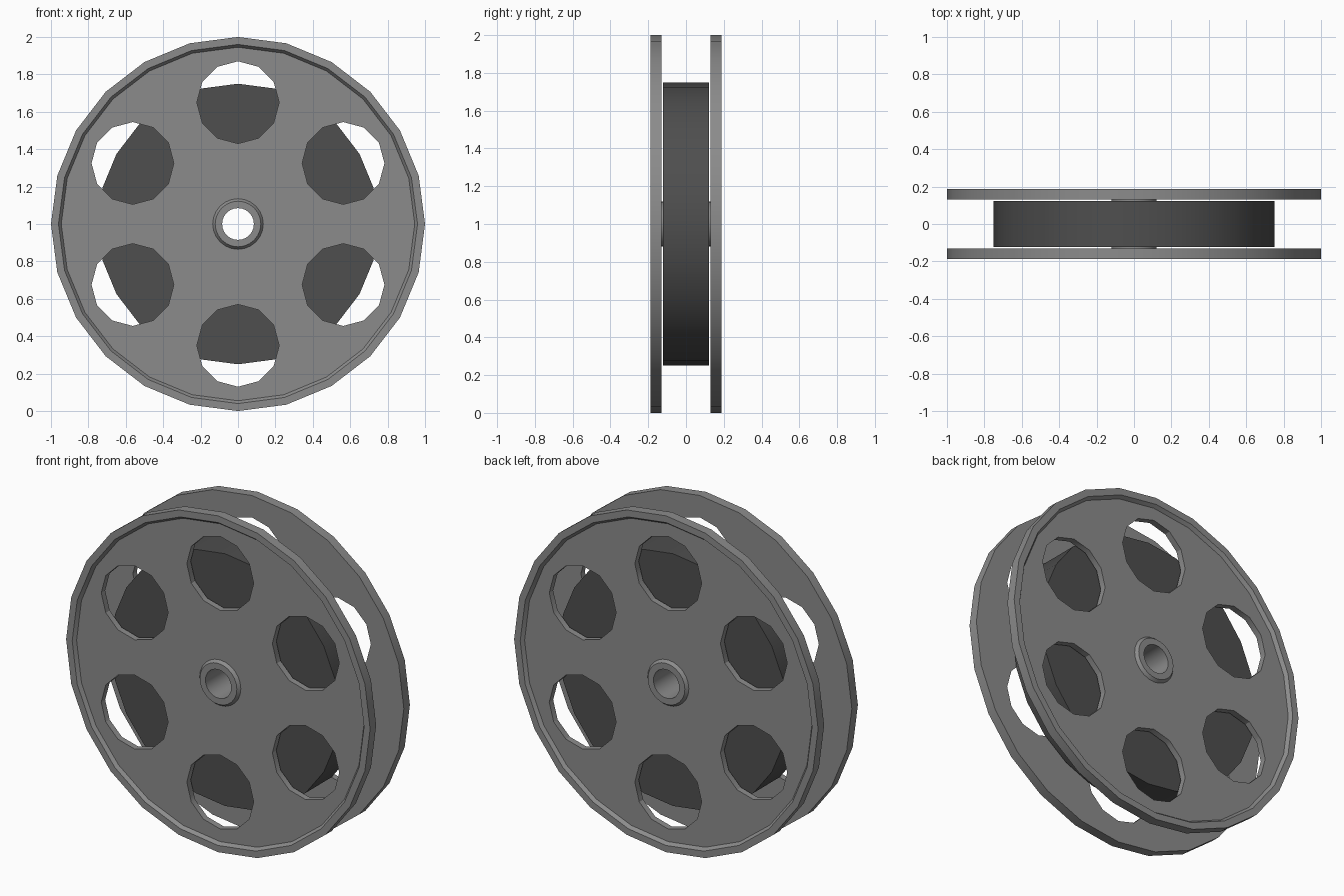
import bpy, bmesh, math
from mathutils import Matrix, Vector

if "Cube" in bpy.data.objects:
    bpy.data.objects.remove(bpy.data.objects["Cube"])

AXIS_Z = 1.0


def material(name, v):
    m = bpy.data.materials.new(name)
    m.diffuse_color = (v, v, v, 1)
    m.use_nodes = True
    m.node_tree.nodes["Principled BSDF"].inputs["Base Color"].default_value = m.diffuse_color
    return m


metal = material("grey metal", 0.26)
film = material("dark film", 0.077)


def add_object(name, bm, mat=None):
    bmesh.ops.recalc_face_normals(bm, faces=bm.faces)
    me = bpy.data.meshes.new(name)
    bm.to_mesh(me)
    bm.free()
    ob = bpy.data.objects.new(name, me)
    bpy.context.collection.objects.link(ob)
    if mat:
        me.materials.append(mat)
    return ob


def activate(ob):
    bpy.ops.object.select_all(action='DESELECT')
    ob.select_set(True)
    bpy.context.view_layer.objects.active = ob


def lathe(name, profile, mat, segs=24):
    """Spin a closed (radius, y) profile around the reel axis."""
    bm = bmesh.new()
    rings = []
    for i in range(segs):
        a = 2 * math.pi * i / segs
        rings.append([bm.verts.new((r * math.sin(a), y, AXIS_Z + r * math.cos(a)))
                      for r, y in profile])
    n = len(profile)
    for i in range(segs):
        p, q = rings[i], rings[(i + 1) % segs]
        for j in range(n):
            k = (j + 1) % n
            bm.faces.new((p[j], p[k], q[k], q[j]))
    return add_object(name, bm, mat)


# Cutter for the six round windows
bm = bmesh.new()
for i in range(6):
    a = math.radians(60 * i)
    pos = Vector((0.65 * math.sin(a), 0, AXIS_Z + 0.65 * math.cos(a)))
    bmesh.ops.create_cone(bm, cap_ends=True, segments=12, radius1=0.22, radius2=0.22, depth=1,
                          matrix=Matrix.Translation(pos) @ Matrix.Rotation(math.pi / 2, 4, 'X'))
cutter = add_object("window_cutter", bm)
cutter.hide_render = True

parts = []
# Side discs with a raised outer rim
for name, s in (("front_disc", -1), ("back_disc", 1)):
    disc = lathe(name, [(0.1, s * 0.13), (1.0, s * 0.13), (1.0, s * 0.187),
                        (0.96, s * 0.187), (0.945, s * 0.167), (0.1, s * 0.167)], metal)
    mod = disc.modifiers.new("windows", 'BOOLEAN')
    mod.operation = 'DIFFERENCE'
    mod.solver = 'EXACT'
    mod.object = cutter
    activate(disc)
    bpy.ops.object.modifier_apply(modifier=mod.name)
    parts.append(disc)
bpy.data.objects.remove(cutter)

# Wound film drum between the discs
parts.append(lathe("film_drum", [(0.1, -0.122), (0.75, -0.122), (0.75, 0.122), (0.1, 0.122)], film))

# Hub tube with a flared collar at both ends
half = [(0.085, 0.185), (0.122, 0.185), (0.137, 0.165), (0.137, 0.15), (0.12, 0.15)]
parts.append(lathe("hub", half + [(r, -y) for r, y in reversed(half)], metal))

for ob in parts:
    activate(ob)
    bpy.ops.object.shade_smooth_by_angle(angle=math.radians(30))
